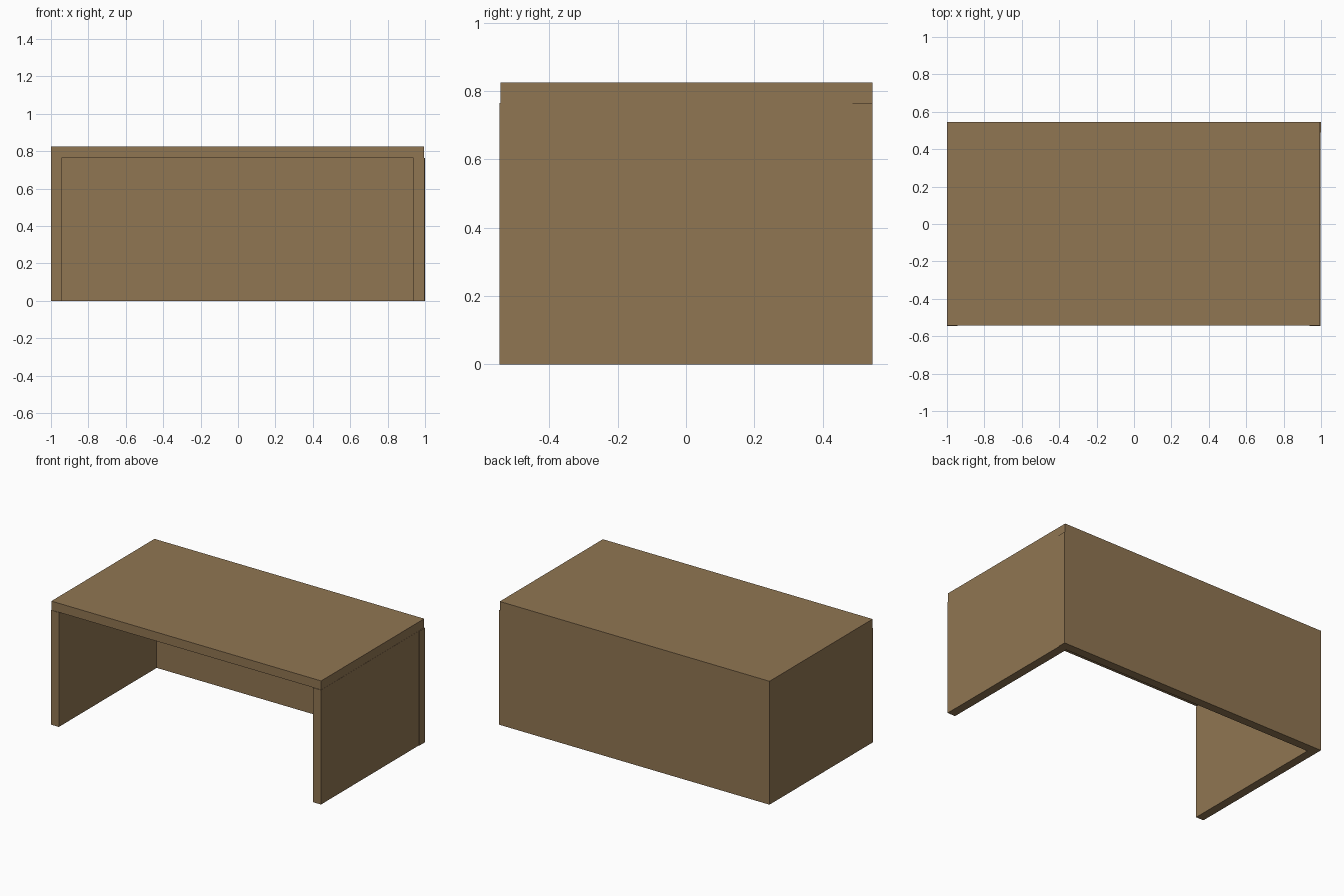
import bpy

if "Cube" in bpy.data.objects:
    bpy.data.objects.remove(bpy.data.objects["Cube"])

wood = bpy.data.materials.new("wood")
wood.diffuse_color = (0.28, 0.18, 0.085, 1)
wood.use_nodes = True
wood.node_tree.nodes["Principled BSDF"].inputs["Base Color"].default_value = wood.diffuse_color


def panel(name, lo, hi):
    """Box panel spanning two opposite corners."""
    centre = [(a + b) / 2 for a, b in zip(lo, hi)]
    bpy.ops.mesh.primitive_cube_add(size=1, location=centre)
    ob = bpy.context.object
    ob.name = name
    ob.scale = [b - a for a, b in zip(lo, hi)]
    bpy.ops.object.transform_apply(location=False, rotation=False, scale=True)
    ob.data.materials.append(wood)
    return ob


H = 0.765      # underside of the desk top
TOP = 0.825

# desk top, slightly inset at the front and right
panel("desk_top", (-1.0, -0.543, H), (0.995, 0.546, TOP))
# side panels, meeting the back panel
panel("left_side_panel", (-1.0, -0.546, 0), (-0.943, 0.488, H))
panel("right_side_panel", (0.938, -0.546, 0), (0.996, 0.488, H))
# full-width back panel, just proud of the right side
panel("back_panel", (-1.0, 0.488, 0), (1.0, 0.546, H))
